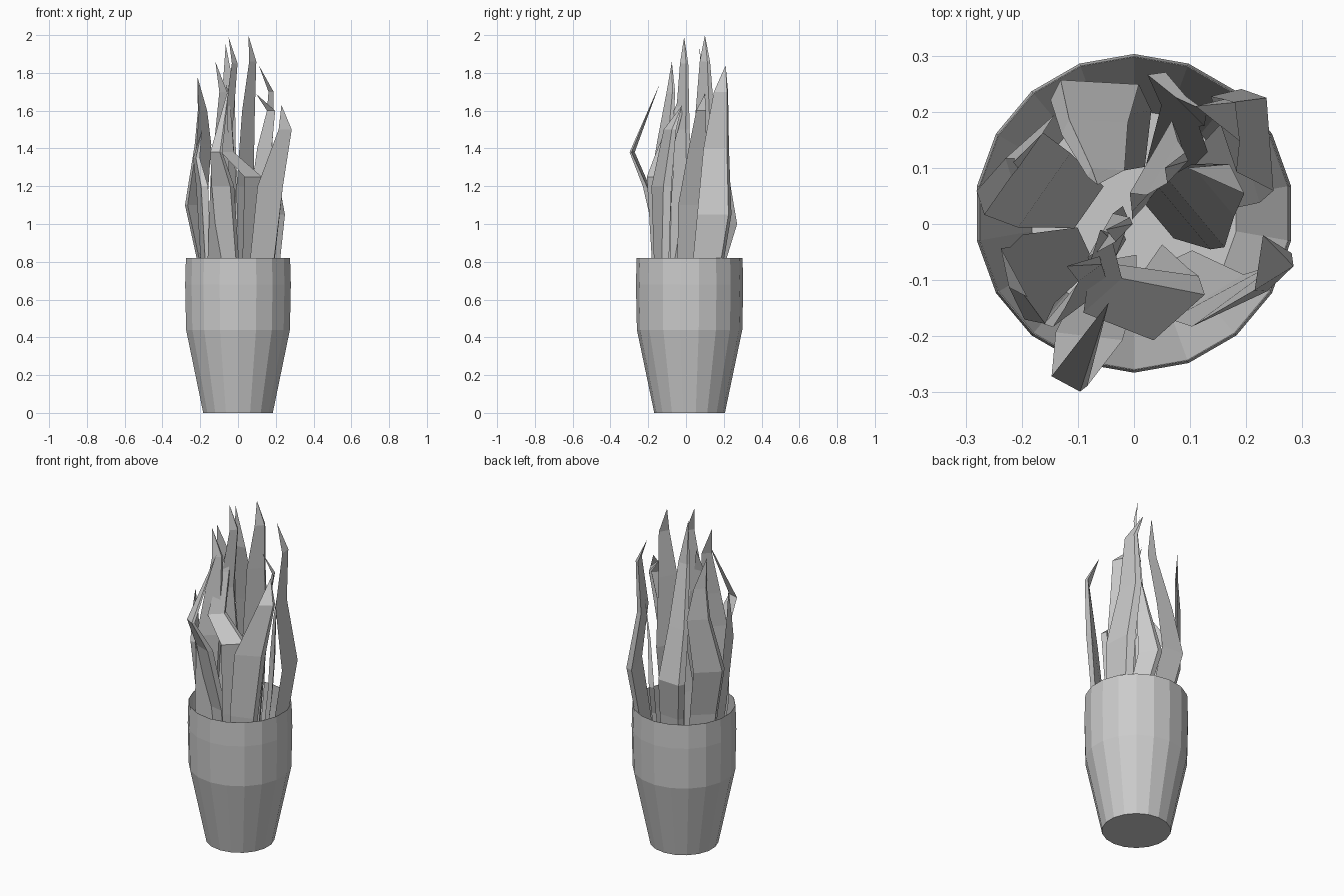
import bpy, bmesh
from math import sin, cos, radians
from mathutils import Vector


def finish(name, bm):
    bmesh.ops.recalc_face_normals(bm, faces=bm.faces)
    me = bpy.data.meshes.new(name)
    bm.to_mesh(me)
    bm.free()
    ob = bpy.data.objects.new(name, me)
    bpy.context.collection.objects.link(ob)
    return ob


def skin(bm, rings):
    for a, b in zip(rings, rings[1:]):
        n = len(a)
        for i in range(n):
            j = (i + 1) % n
            bm.faces.new((a[i], a[j], b[j], b[i]))


# Open 18-sided pot with a very thin wall
bm = bmesh.new()
rings = []
for r, z in ((0.187, 0), (0.279, 0.44), (0.284, 0.68), (0.280, 0.82),
             (0.278, 0.82), (0.282, 0.68), (0.277, 0.44), (0.185, 0.004)):
    rings.append([bm.verts.new((r * cos(radians(90 + 20 * i)),
                                0.019 + r * sin(radians(90 + 20 * i)), z))
                  for i in range(18)])
skin(bm, rings)
bm.faces.new(rings[0])
bm.faces.new(rings[-1])
finish("pot", bm)


# Bent blade with a flat triangular section; ang = heading of its width
def leaf(name, ang, width, path, twist=0):
    root = Vector((path[0][0] * 0.5, path[0][1] * 0.5, 0.02))
    pts = [root] + [Vector(p) for p in path]
    scale = [0.5, 0.9, 1.0, 0.75, 0.42, 0.0]
    if len(pts) == 5:
        scale = [0.5, 0.9, 1.0, 0.55, 0.0]
    bm = bmesh.new()
    rings = []
    for k, p in enumerate(pts[:-1]):
        a = radians(ang + twist * k / (len(pts) - 2))
        w = width * scale[k] / 2
        side = Vector((cos(a), sin(a), 0)) * w
        ridge = Vector((sin(a), -cos(a), 0)) * w * 0.4 + side * 0.7
        rings.append([bm.verts.new(p - side), bm.verts.new(p + side),
                      bm.verts.new(p + ridge)])
    skin(bm, rings)
    bm.faces.new(rings[0])
    tip = bm.verts.new(pts[-1])
    top = rings[-1]
    for i in range(3):
        bm.faces.new((top[i], top[(i + 1) % 3], tip))
    finish(name, bm)


# Tall centre leaves
leaf("leaf_tallest", 60, 0.15, [(0.03, 0.08, 0.82), (0.03, 0.12, 1.2),
     (0.05, 0.1, 1.6), (0.075, 0.1, 1.86), (0.055, 0.1, 2.0)])
leaf("leaf_centre", 60, 0.12, [(-0.07, -0.08, 0.82), (-0.05, -0.02, 1.2),
     (-0.06, -0.02, 1.5), (-0.02, -0.01, 1.85), (-0.05, -0.01, 1.99)])
leaf("leaf_back", 190, 0.16, [(-0.04, 0.19, 0.82), (-0.07, 0.235, 1.05),
     (-0.07, 0.17, 1.35), (-0.05, 0.09, 1.7), (-0.065, 0.07, 1.95)])
leaf("leaf_centre_left", 50, 0.14, [(-0.12, -0.13, 0.82), (-0.1, -0.13, 1.25),
     (-0.09, -0.11, 1.45), (-0.08, -0.08, 1.7), (-0.12, -0.075, 1.86)])

# Front leaves
leaf("leaf_front_hook", 10, 0.12, [(-0.05, -0.12, 0.82), (-0.08, -0.2, 1.2),
     (-0.115, -0.28, 1.38), (-0.045, -0.14, 1.74)], -25)
leaf("leaf_front_fold", 55, 0.14, [(0.06, -0.13, 0.82), (0.075, -0.15, 1.25),
     (-0.06, -0.115, 1.38), (-0.06, -0.04, 1.6), (-0.06, -0.01, 1.74)])
leaf("leaf_front_right", 25, 0.17, [(0.13, -0.13, 0.82), (0.17, -0.13, 1.2),
     (0.248, -0.085, 1.5), (0.23, -0.02, 1.63)], 20)

# Right leaves
leaf("leaf_right_inner", 130, 0.16, [(0.09, 0.01, 0.82), (0.11, 0.02, 1.1),
     (0.14, 0.06, 1.4), (0.175, 0.08, 1.6), (0.095, 0.1, 1.69)])
leaf("leaf_right_back", 105, 0.19, [(0.2, 0.12, 0.82), (0.22, 0.15, 1.05),
     (0.16, 0.16, 1.4), (0.175, 0.185, 1.7), (0.11, 0.21, 1.84)], 5)
leaf("leaf_back_right", 135, 0.13, [(0.09, 0.17, 0.82), (0.07, 0.22, 1.0),
     (0.1, 0.2, 1.25), (0.13, 0.2, 1.48)])

# Left leaves
leaf("leaf_left_front", -65, 0.15, [(-0.17, -0.08, 0.82), (-0.19, -0.11, 1.2),
     (-0.22, -0.08, 1.35), (-0.19, -0.13, 1.5)])
leaf("leaf_left_tall", 235, 0.18, [(-0.16, 0.06, 0.82), (-0.215, 0.09, 1.1),
     (-0.18, 0.14, 1.42), (-0.185, 0.13, 1.6), (-0.215, 0.11, 1.78)])
